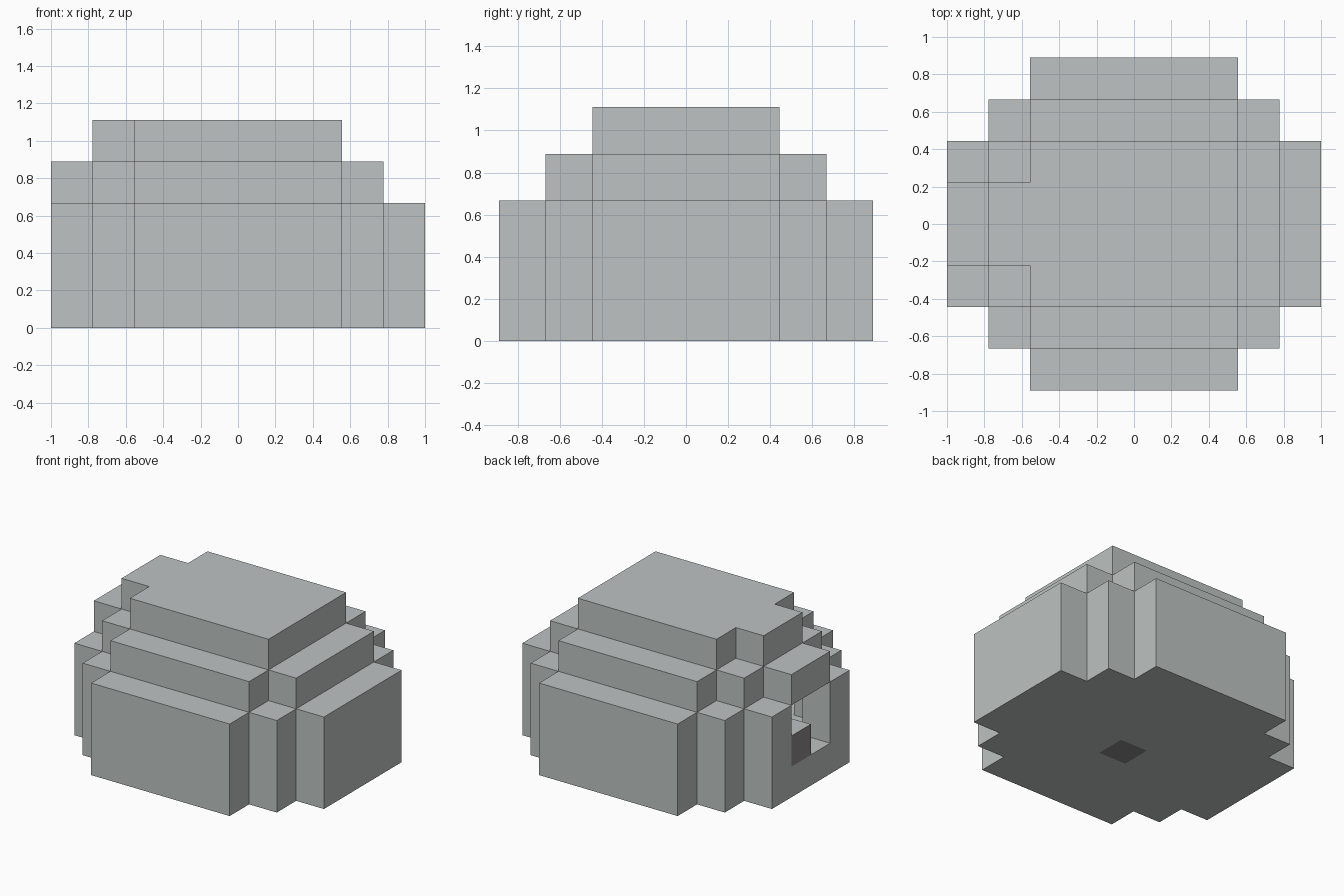
import bpy
import bmesh
from itertools import product
from mathutils import Vector

U = 2 / 9  # edge length of one block

cube = bpy.data.objects.get("Cube")
if cube:
    bpy.data.objects.remove(cube)


def make_material(name, color):
    mat = bpy.data.materials.new(name)
    mat.use_nodes = True
    mat.diffuse_color = (*color, 1)
    mat.node_tree.nodes["Principled BSDF"].inputs["Base Color"].default_value = (*color, 1)
    return mat


stone = make_material("pale grey", (0.51, 0.545, 0.54))
dark = make_material("dark grey", (0.26, 0.245, 0.245))


def box(x0, x1, y0, y1, z0, z1):
    """Block cells, each named by its lowest corner, filling a box."""
    return set(product(range(x0, x1), range(y0, y1), range(z0, z1)))


def cross(rects, z0, z1):
    """Stepped round layer from overlapping centred rectangles.
    x runs over odd widths (cell centre 0), y over even widths."""
    cells = set()
    for hx, hy in rects:
        cells |= box(-hx, hx + 1, -hy, hy, z0, z1)
    return cells


WIDE = [(4, 2), (3, 3), (2, 4)]
MIDDLE = [(3, 2), (2, 3)]
SMALL = [(2, 2)]

# Domed hut: solid floor, hollow rings, and a raised doorway on one side
door = box(-4, -3, -1, 1, 1, 3)
passage = box(-3, -2, -1, 1, 3, 4)
parts = {
    "floor": cross(WIDE, 0, 1),
    "lower_wall": cross(WIDE, 1, 3) - cross(MIDDLE, 1, 3) - door,
    "upper_wall": cross(MIDDLE, 3, 4) - cross(SMALL, 3, 4) - passage,
    "roof": cross(SMALL, 4, 5),
    "door_lintel": box(-4, -3, -1, 1, 3, 4),
    "door_hood": box(-3, -2, -1, 1, 4, 5),
    "door_block": box(-4, -3, 0, 1, 1, 2),
}
solid = set().union(*parts.values())


def is_dark(name, cell, axis, sign):
    if name == "door_block":
        return axis == 0 and sign < 0
    return cell == (0, -1, 0) and axis == 2 and sign < 0


def build(name, cells):
    """Mesh only the exposed sides of a part's blocks, then merge flat areas."""
    bm = bmesh.new()
    for cell in sorted(cells):
        centre = Vector((cell[0], cell[1] + 0.5, cell[2] + 0.5)) * U
        for axis, sign in product(range(3), (-1, 1)):
            step = [0, 0, 0]
            step[axis] = sign
            if tuple(c + s for c, s in zip(cell, step)) in solid:
                continue
            n = Vector(step)
            a = Vector((0, 0, 0))
            a[(axis + 1) % 3] = 1
            b = n.cross(a)
            half = U / 2
            corners = [centre + (n + a * p + b * q) * half
                       for p, q in ((-1, -1), (1, -1), (1, 1), (-1, 1))]
            face = bm.faces.new([bm.verts.new(c) for c in corners])
            face.material_index = int(is_dark(name, cell, axis, sign))
    bmesh.ops.remove_doubles(bm, verts=bm.verts, dist=U / 100)
    bmesh.ops.dissolve_limit(bm, angle_limit=0.01, verts=bm.verts,
                             edges=bm.edges, delimit={'MATERIAL'})
    mesh = bpy.data.meshes.new(name)
    bm.to_mesh(mesh)
    bm.free()
    mesh.materials.append(stone)
    mesh.materials.append(dark)
    obj = bpy.data.objects.new(name, mesh)
    bpy.context.collection.objects.link(obj)


for part_name, part_cells in parts.items():
    build(part_name, part_cells)
